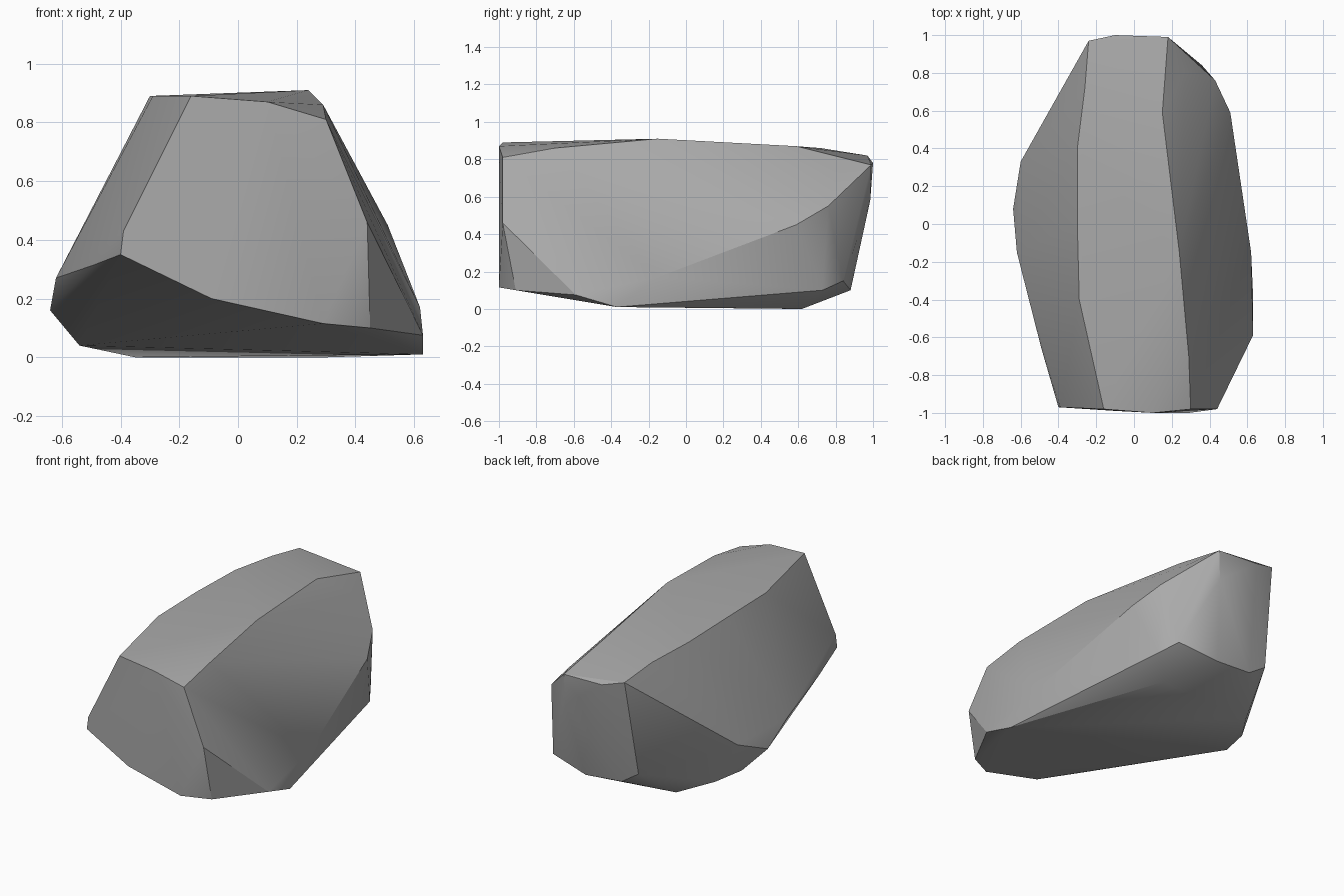
import bpy, bmesh, math

cube = bpy.data.objects.get("Cube")
if cube:
    bpy.data.objects.remove(cube, do_unlink=True)

stone = bpy.data.materials.new("stone_grey")
stone.use_nodes = True
grey = (0.4, 0.4, 0.4, 1)
stone.diffuse_color = grey
stone.node_tree.nodes["Principled BSDF"].inputs["Base Color"].default_value = grey

# Corners of the chipped boulder, grouped by facet
front_face = [(-.16, -.98, .89), (.1, -1, .87), (.3, -.98, .81), (.44, -.98, .46),
              (.29, -1, .115), (-.09, -.99, .2), (-.4, -.97, .35), (-.39, -.97, .43)]
left_crest = [(-.29, -.4, .89), (-.3, 0, .89), (-.3, .4, .88), (-.26, .72, .86)]
right_crest = [(.29, -.7, .86), (.24, -.15, .91), (.15, .59, .87), (.27, .81, .72)]
right_side = [(.43, .76, .55), (.51, .59, .45), (.62, -.15, .17),
              (.63, -.59, .075), (.45, -.91, .1), (.63, -.37, .01)]
back_face = [(-.24, .97, .82), (-.1, 1, .78), (.18, .99, .77), (.17, .985, .58),
             (.2, .89, .22), (-.27, .87, .2), (-.15, .87, .12), (.1, .88, .1),
             (.36, .84, .15), (.43, .73, .1)]
left_side = [(-.6, .33, .27), (-.64, .08, .16), (-.62, -.15, .27), (-.49, -.66, .315)]
underside = [(-.35, .6, 0), (.3, .62, 0), (-.49, .4, .03), (-.54, .2, .04)]

# Wrap the corners in one solid and merge coplanar triangles
bm = bmesh.new()
for group in (front_face, left_crest, right_crest, right_side,
              back_face, left_side, underside):
    for corner in group:
        bm.verts.new(corner)
hull = bmesh.ops.convex_hull(bm, input=bm.verts)
loose = [v for v in bm.verts if not v.link_faces]
bmesh.ops.delete(bm, geom=loose, context="VERTS")
bmesh.ops.dissolve_limit(bm, angle_limit=math.radians(1),
                         verts=bm.verts, edges=bm.edges)
bmesh.ops.recalc_face_normals(bm, faces=bm.faces)

mesh = bpy.data.meshes.new("boulder")
bm.to_mesh(mesh)
bm.free()
mesh.materials.append(stone)
boulder = bpy.data.objects.new("boulder", mesh)
bpy.context.collection.objects.link(boulder)

# Soft facets with crisp main ridges
bpy.context.view_layer.objects.active = boulder
boulder.select_set(True)
bpy.ops.object.shade_smooth_by_angle(angle=math.radians(30))
